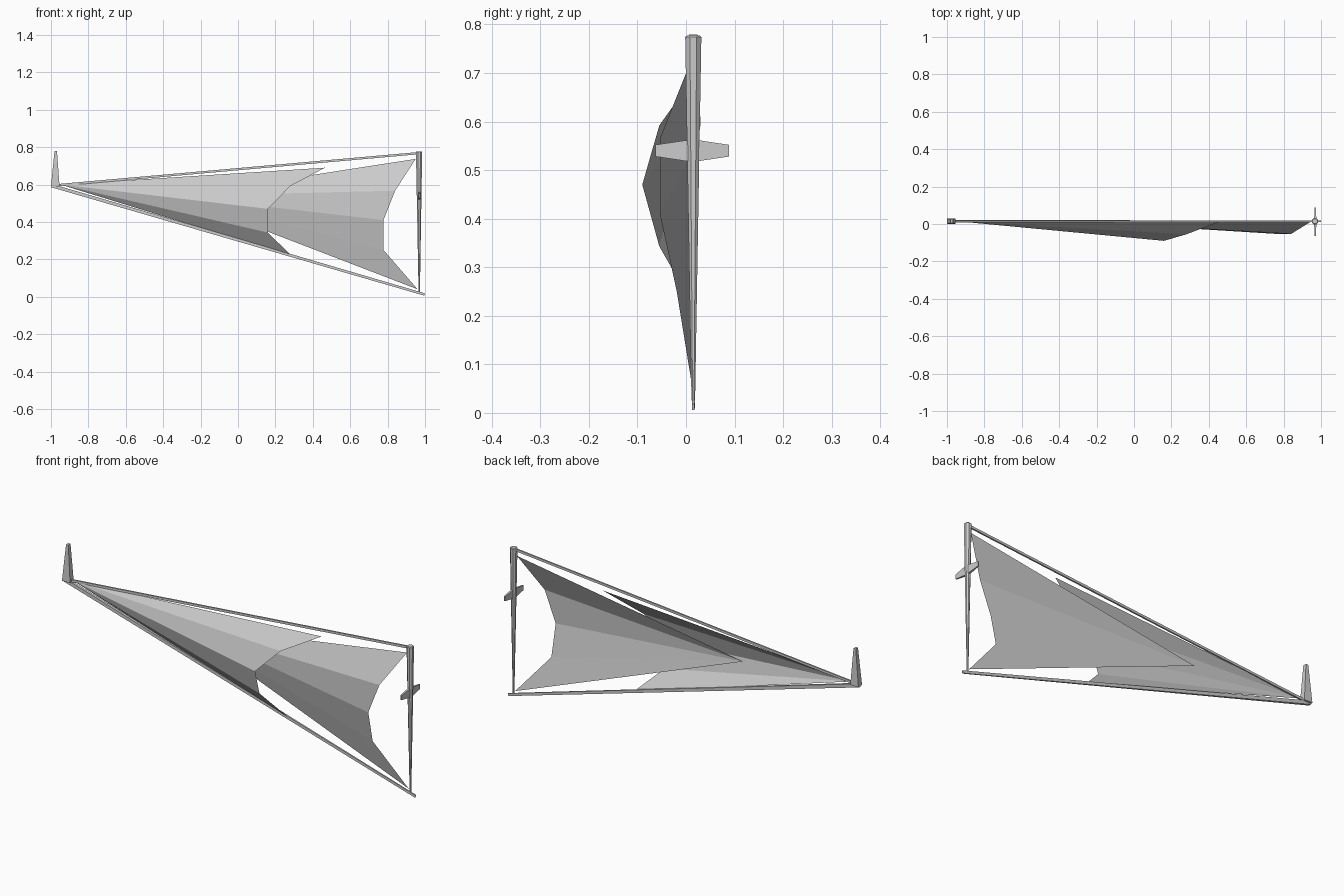
import bpy, bmesh, math
from mathutils import Vector

if "Cube" in bpy.data.objects:
    bpy.data.objects.remove(bpy.data.objects["Cube"])

YC = 0.015  # plane of the rig


def make(name, verts, faces, fix=True):
    me = bpy.data.meshes.new(name)
    me.from_pydata(verts, [], faces)
    if fix:
        bm = bmesh.new()
        bm.from_mesh(me)
        bmesh.ops.recalc_face_normals(bm, faces=bm.faces)
        bm.to_mesh(me)
        bm.free()
    ob = bpy.data.objects.new(name, me)
    bpy.context.collection.objects.link(ob)
    return ob


def loft(name, rings):
    """Closed skin through rings of equal vertex count."""
    n = len(rings[0])
    verts = [v for r in rings for v in r]
    faces = [(k * n + i, k * n + (i + 1) % n, (k + 1) * n + (i + 1) % n, (k + 1) * n + i)
             for k in range(len(rings) - 1) for i in range(n)]
    faces += [tuple(range(n)), tuple(range(len(verts) - n, len(verts)))]
    return make(name, verts, faces)


def spar(name, a, b, w0, h0, w1, h1):
    """Straight box beam in the rig plane, w along y and h across."""
    a, b = Vector(a), Vector(b)
    d = (b - a).normalized()
    up, side = Vector((-d.z, 0, d.x)), Vector((0, 1, 0))
    rings = [[p + side * (sy * w / 2) + up * (sz * h / 2)
              for sy, sz in ((-1, -1), (1, -1), (1, 1), (-1, 1))]
             for p, w, h in ((a, w0, h0), (b, w1, h1))]
    return loft(name, rings)


def rect(x0, x1, hy, z0, z1):
    return [(x0, YC - hy, z0), (x1, YC - hy, z1), (x1, YC + hy, z1), (x0, YC + hy, z0)]


def octagon(x, z, r):
    return [(x + r * math.cos(math.radians(22.5 + 45 * i)),
             YC + r * math.sin(math.radians(22.5 + 45 * i)), z) for i in range(8)]


def sail(name, apex, edge):
    """Fan of flat panels from one corner to a hollow trailing edge."""
    return make(name, [apex] + edge, [(0, i + 1, i + 2) for i in range(len(edge) - 1)], False)


# Sails
sail("front_sail", (-0.95, YC, 0.6),
     [(0.285, YC, 0.22), (0.16, -0.055, 0.343), (0.16, -0.09, 0.47),
      (0.28, -0.055, 0.592), (0.465, YC, 0.69)])
sail("rear_sail", (-0.335, YC, 0.538),
     [(0.96, YC, 0.04), (0.778, -0.019, 0.25), (0.778, -0.054, 0.41),
      (0.84, -0.053, 0.567), (0.95, YC, 0.737)])

# Tapered upright
loft("mast", [octagon(0.969, 0.025, 0.004), octagon(0.968, 0.774, 0.018),
              octagon(0.968, 0.777, 0.014)])

# Cross arm, tapered towards both tips
loft("cross_arm", [[(0.969 + sx * t, YC - 0.002 + y, 0.54 + sz * h)
                    for sx, sz in ((-1, -1), (1, -1), (1, 1), (-1, 1))]
                   for y, t, h in ((-0.076, 0.003, 0.012), (-0.016, 0.006, 0.021),
                                   (0.016, 0.006, 0.021), (0.076, 0.003, 0.012))])

# Long spars above and below the sails
spar("upper_spar", (-0.96, YC, 0.597), (0.968, YC, 0.768), 0.008, 0.012, 0.008, 0.012)
spar("lower_spar", (-0.996, YC, 0.594), (0.998, YC, 0.012), 0.014, 0.018, 0.006, 0.013)

# End post
loft("end_post", [rect(-1.0, -0.954, 0.015, 0.59, 0.59), rect(-0.981, -0.968, 0.009, 0.779, 0.779)])
